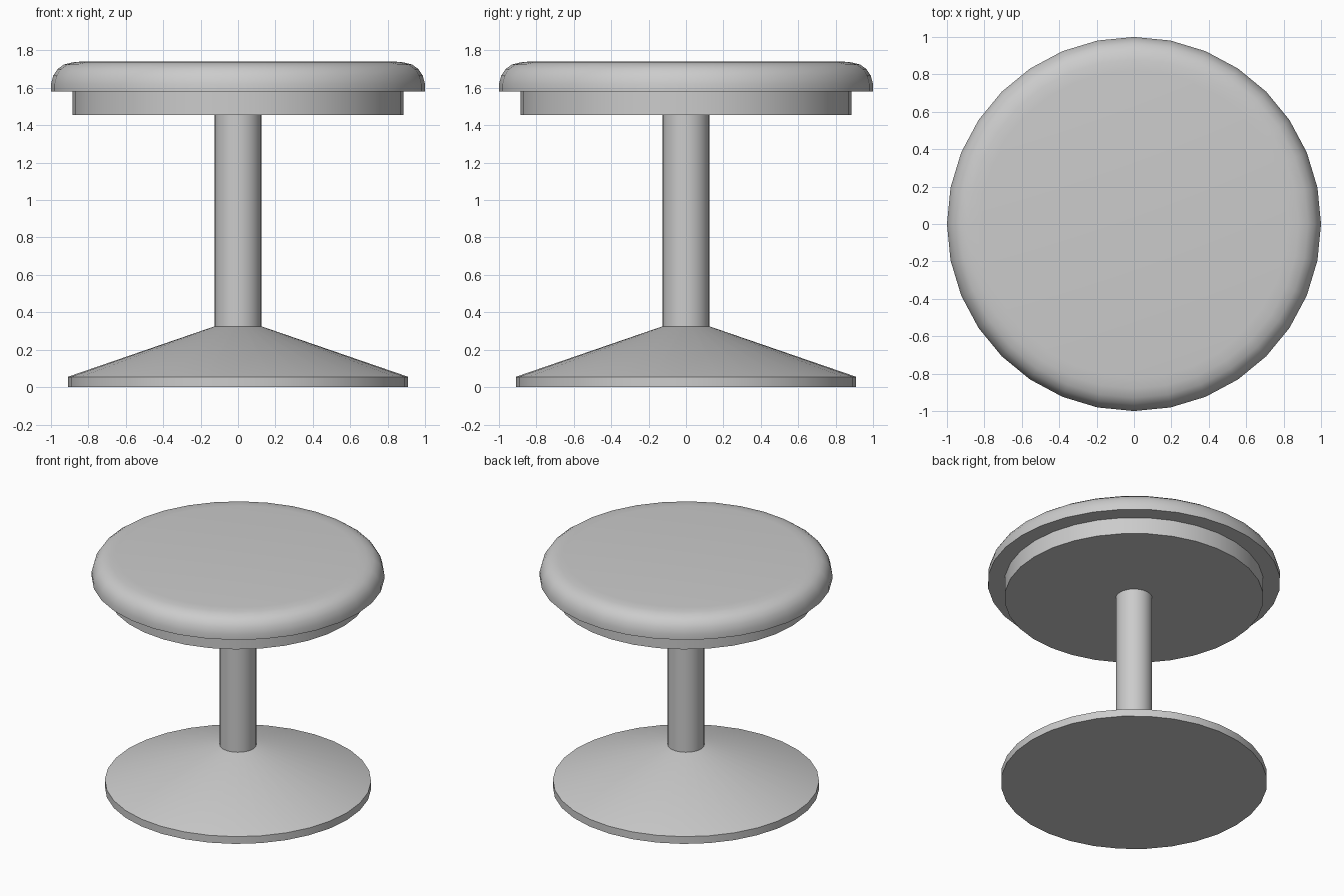
import bpy, bmesh
from math import cos, sin, pi, radians

if "Cube" in bpy.data.objects:
    bpy.data.objects.remove(bpy.data.objects["Cube"])

SEGMENTS = 32


def lathe(name, profile):
    """Closed solid of revolution from (radius, z) points, bottom to top."""
    bm = bmesh.new()
    rings = []
    for r, z in profile:
        rings.append([bm.verts.new((r * cos(2 * pi * i / SEGMENTS),
                                    r * sin(2 * pi * i / SEGMENTS), z))
                      for i in range(SEGMENTS)])
    for low, high in zip(rings, rings[1:]):
        for i in range(SEGMENTS):
            j = (i + 1) % SEGMENTS
            bm.faces.new((low[i], low[j], high[j], high[i]))
    bm.faces.new(rings[0][::-1])
    bm.faces.new(rings[-1])
    mesh = bpy.data.meshes.new(name)
    bm.to_mesh(mesh)
    bm.free()
    obj = bpy.data.objects.new(name, mesh)
    bpy.context.collection.objects.link(obj)
    bpy.ops.object.select_all(action='DESELECT')
    obj.select_set(True)
    bpy.context.view_layer.objects.active = obj
    bpy.ops.object.shade_smooth_by_angle(angle=radians(30))
    return obj


# Flared foot with a short vertical rim
lathe("base", [(0.91, 0), (0.91, 0.055), (0.125, 0.325)])

# Central column
lathe("column", [(0.125, 0.325), (0.125, 1.455)])

# Support disc under the cushion
lathe("seat_support", [(0.885, 1.455), (0.885, 1.58)])

# Cushion with rounded upper edge
lathe("seat_cushion", [(1.0, 1.58), (1.0, 1.62), (0.988, 1.665),
                       (0.965, 1.70), (0.93, 1.725), (0.88, 1.737),
                       (0.82, 1.742)])
